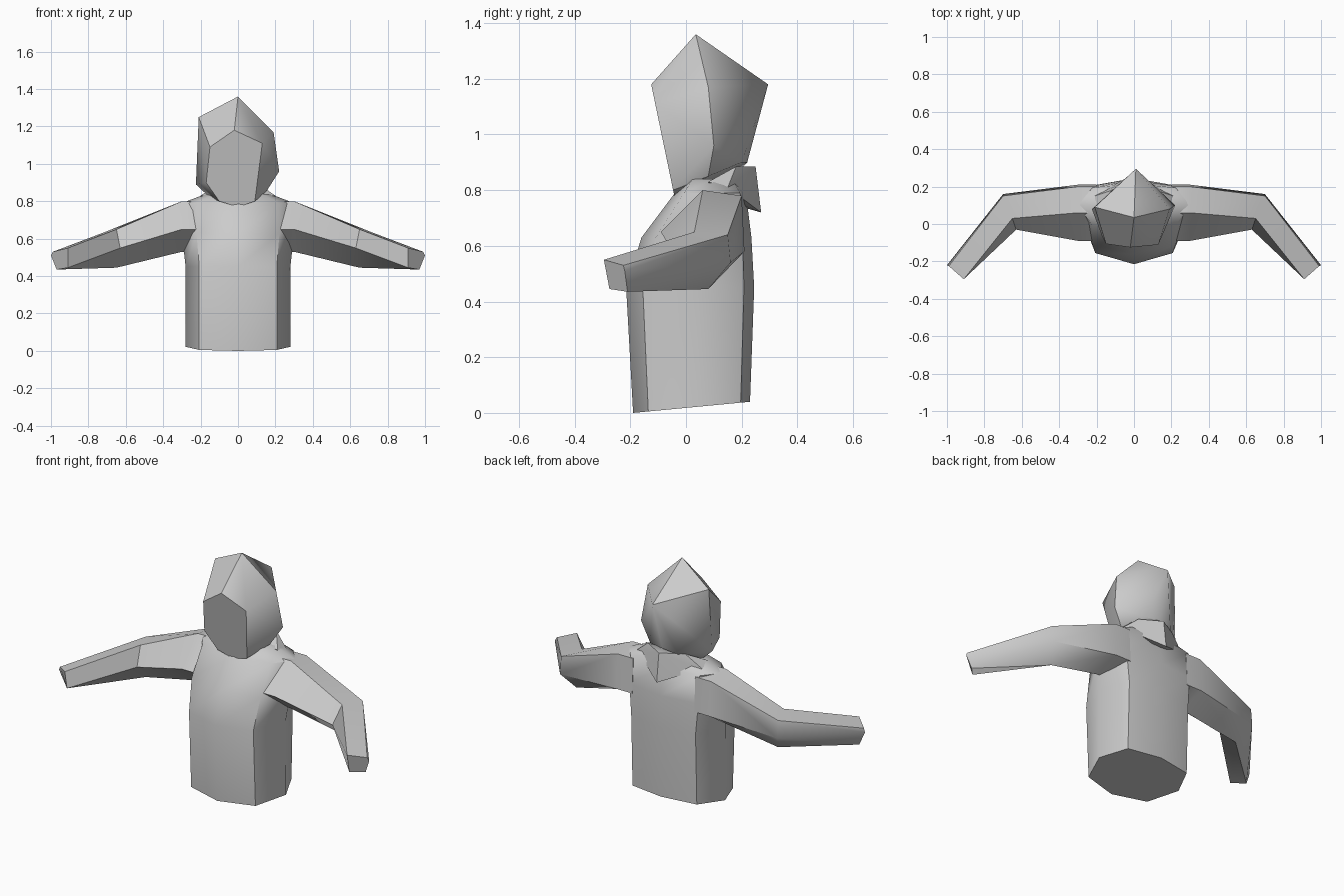
import bpy, bmesh, math

cube = bpy.data.objects.get("Cube")
if cube:
    bpy.data.objects.remove(cube, do_unlink=True)

GREY = (0.6, 0.6, 0.6, 1)
cloth = bpy.data.materials.new("grey cloth")
cloth.use_nodes = True
cloth.diffuse_color = GREY
cloth.node_tree.nodes["Principled BSDF"].inputs["Base Color"].default_value = GREY


def finish(name, bm, angle=40):
    bmesh.ops.recalc_face_normals(bm, faces=bm.faces)
    mesh = bpy.data.meshes.new(name)
    bm.to_mesh(mesh)
    bm.free()
    mesh.materials.append(cloth)
    obj = bpy.data.objects.new(name, mesh)
    bpy.context.collection.objects.link(obj)
    bpy.ops.object.select_all(action='DESELECT')
    obj.select_set(True)
    bpy.context.view_layer.objects.active = obj
    bpy.ops.object.shade_smooth_by_angle(angle=math.radians(angle))
    return obj


def loft(name, rings, angle=40):
    """Skin a row of equal-sized rings and cap both ends."""
    bm = bmesh.new()
    loops = [[bm.verts.new(p) for p in ring] for ring in rings]
    n = len(loops[0])
    for a, b in zip(loops, loops[1:]):
        for i in range(n):
            j = (i + 1) % n
            bm.faces.new((a[i], a[j], b[j], b[i]))
    bm.faces.new(loops[0][::-1])
    bm.faces.new(loops[-1])
    return finish(name, bm, angle)


def hull(name, points, angle=40):
    bm = bmesh.new()
    for p in points:
        bm.verts.new(p)
    bmesh.ops.convex_hull(bm, input=bm.verts)
    bmesh.ops.dissolve_limit(bm, angle_limit=math.radians(3), verts=bm.verts, edges=bm.edges)
    return finish(name, bm, angle)


# Torso: eight-sided rings, the hem rising towards the back
def body_ring(z, width, front, back, rise=0):
    depth = back - front
    half = [(0, 0), (0.74, 0.13), (1, 0.55), (0.74, 0.92), (0, 1)]
    full = half + [(-x, t) for x, t in half[3:0:-1]]
    return [(x * width, front + t * depth, z + rise * t) for x, t in full]


loft("torso", [
    body_ring(0.0, 0.28, -0.19, 0.23, 0.04),
    body_ring(0.45, 0.28, -0.215, 0.245),
    body_ring(0.63, 0.30, -0.16, 0.235),
    body_ring(0.79, 0.30, -0.04, 0.215),
    body_ring(0.84, 0.17, 0.0, 0.18),
], 50)

# Sleeves: five-sided rings at shoulder, elbow and cuff
shoulder = [(0.3, 0.06, 0.8), (0.3, 0.2, 0.78), (0.3, 0.21, 0.58), (0.3, 0.05, 0.53), (0.3, -0.09, 0.65)]
elbow = [(0.65, 0.03, 0.65), (0.7, 0.15, 0.64), (0.7, 0.16, 0.54), (0.65, 0.08, 0.445), (0.63, -0.03, 0.55)]
cuff = [(0.91, -0.295, 0.55), (0.99, -0.225, 0.53), (1, -0.22, 0.51), (0.97, -0.21, 0.435), (0.91, -0.275, 0.445)]
root = [(0.2, y, z) for x, y, z in shoulder]
for side, name in ((1, "left_sleeve"), (-1, "right_sleeve")):
    loft(name, [[(side * x, y, z) for x, y, z in ring] for ring in (root, shoulder, elbow, cuff)], 50)

# Hood: flat front opening, slightly lopsided rim, pointed crown and back
opening = [(-0.02, 1.18), (0.13, 1.11), (0.09, 0.8), (0, 0.77), (-0.1, 0.8), (-0.17, 0.9), (-0.15, 1.09)]
front = [(x, -0.04 - 0.085 * (z - 0.77) / 0.41, z) for x, z in opening]
crown = [(0, 0.035, 1.36), (0.19, 0.08, 1.17), (0.22, 0.1, 0.96), (0.15, 0.08, 0.85),
         (-0.15, 0.08, 0.82), (-0.225, 0.08, 0.89), (-0.21, 0.09, 1.25)]
back = [(0.01, 0.295, 1.18), (0.09, 0.2, 0.9), (-0.09, 0.2, 0.88), (0, 0.22, 0.9)]
hull("hood", front + crown + back, 45)

# Collar: wedge draped behind the neck, ending in a point down the back
wing = [(0.2, 0.08, 0.83), (0.12, 0.18, 0.885), (0.21, 0.15, 0.81), (0.16, 0.1, 0.79)]
collar = [(s * x, y, z) for s in (1, -1) for x, y, z in wing]
hull("collar", collar + [(0, 0.25, 0.885), (0, 0.27, 0.72), (0, 0.2, 0.74)], 30)
